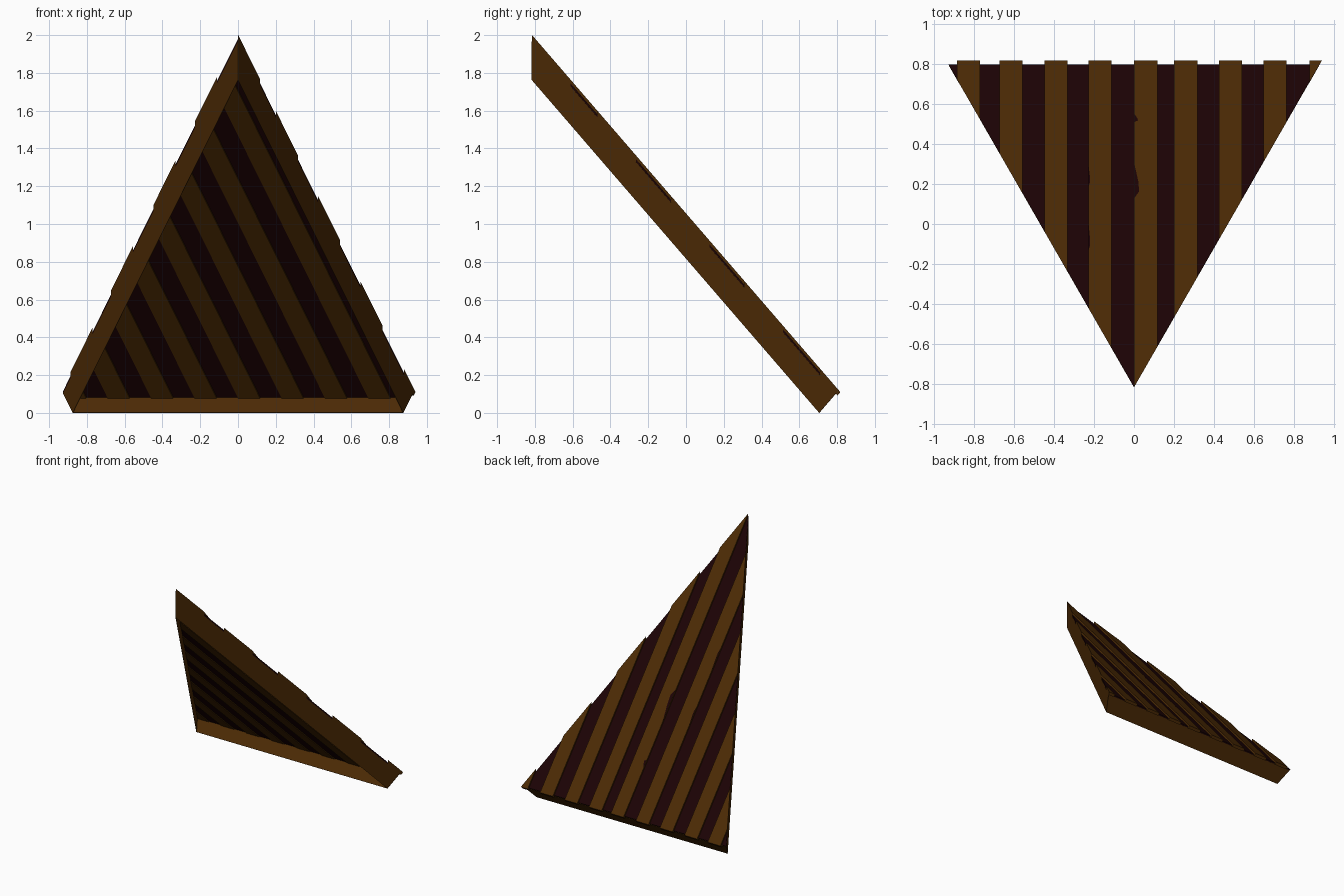
import bpy, bmesh
from mathutils import Vector

if "Cube" in bpy.data.objects:
    bpy.data.objects.remove(bpy.data.objects["Cube"])

APEX_Y = -0.817      # front tip of the triangle in plan
EAVE_Y = 0.705       # lower edge of the eave board
HIP = 0.575          # plan half-width gained per unit of depth
SLOPE = 1.158        # fall of the roof


def material(name, colour):
    m = bpy.data.materials.new(name)
    m.diffuse_color = (*colour, 1)
    m.use_nodes = True
    m.node_tree.nodes["Principled BSDF"].inputs["Base Color"].default_value = m.diffuse_color
    return m


brown = material("brown_wood", (0.073, 0.0235, 0.0015))
dark = material("dark_wood", (0.0115, 0.0008, 0.0013))


def under(y):
    """Height of the lower roof plane."""
    return SLOPE * (EAVE_Y - y)


def finish(name, bm, mat):
    me = bpy.data.meshes.new(name)
    bm.to_mesh(me)
    bm.free()
    me.materials.append(mat)
    ob = bpy.data.objects.new(name, me)
    bpy.context.collection.objects.link(ob)
    return ob


def strips(name, spans, skew, lo, hi, inset, eave_shift, mat):
    """Sloped boards between heights lo..hi over the roof plane, trimmed to the triangle."""
    bm = bmesh.new()
    for x0, x1 in spans:
        v = [bm.verts.new((x + skew * y, y, under(y) + h))
             for h in (lo, hi) for y in (-1.2, 1.2) for x in (x0, x1)]
        for f in ((0, 2, 3, 1), (4, 5, 7, 6), (0, 1, 5, 4),
                  (2, 6, 7, 3), (0, 4, 6, 2), (1, 3, 7, 5)):
            bm.faces.new([v[i] for i in f])
    cuts = [(Vector((0, APEX_Y + inset * 2, 0)), Vector((s, -HIP, 0))) for s in (-1, 1)]
    cuts.append((Vector((0, EAVE_Y + eave_shift, 0)), Vector((0, 0.11, -0.095))))
    for co, no in cuts:
        bmesh.ops.bisect_plane(bm, geom=bm.verts[:] + bm.edges[:] + bm.faces[:],
                               plane_co=co, plane_no=no, clear_outer=True)
        bmesh.ops.holes_fill(bm, edges=[e for e in bm.edges if e.is_boundary], sides=0)
    bmesh.ops.recalc_face_normals(bm, faces=bm.faces[:])
    return finish(name, bm, mat)


def board(name, pts):
    """Thin frame board from a four-point outline."""
    bm = bmesh.new()
    bm.faces.new([bm.verts.new(p) for p in pts])
    ob = finish(name, bm, brown)
    mod = ob.modifiers.new("thickness", 'SOLIDIFY')
    mod.thickness = 0.002
    mod.offset = -1


# frame: two hip boards and the eave board
TOP_Y, TOP_Z = 0.7935, 0.1025
x_low, x_top = HIP * (EAVE_Y - APEX_Y), HIP * (TOP_Y - APEX_Y)
tip_low, tip_top = (0, APEX_Y, under(APEX_Y)), (0, APEX_Y, under(APEX_Y) + 0.205)
for side, label in ((-1, "left"), (1, "right")):
    pts = [tip_low, (side * x_low, EAVE_Y, 0), (side * x_top, TOP_Y, TOP_Z), tip_top]
    board(label + "_hip_board", pts if side > 0 else pts[::-1])
board("eave_board", [(x_low, EAVE_Y, 0), (-x_low, EAVE_Y, 0),
                     (-x_top, TOP_Y, TOP_Z), (x_top, TOP_Y, TOP_Z)])

# dark roof deck, its edge showing between the planks
strips("roof_deck", [(-1.2, 1.2)], 0, 0.158, 0.22, 0.001, -0.002, dark)

# raised planks running down the roof
tops = (-0.828, -0.615, -0.39, -0.17, 0.059, 0.259, 0.482, 0.706, 0.936)
strips("top_planks", [(c - 0.058, c + 0.058) for c in tops], 0, 0.204, 0.24, 0, 0.017, brown)

# ceiling planks running parallel to the right hip
lows = [0.307 - 0.23 * i for i in range(8)]
strips("ceiling_planks", [(c - 0.058, c + 0.058) for c in lows], HIP, 0.15, 0.162, 0.002, -0.004, brown)

# small dark worn patches on the planks: x, near y, far y, width
bm = bmesh.new()
for x, y0, y1, w in ((0.002, 0.13, 0.30, 0.024), (0.002, 0.51, 0.55, 0.018),
                     (-0.227, -0.13, 0.0, 0.008), (-0.227, 0.19, 0.29, 0.008)):
    outline = ((x, y0), (x + w, y0 + 0.2 * (y1 - y0)), (x + w * 0.8, y0 + 0.5 * (y1 - y0)), (x, y1))
    bm.faces.new([bm.verts.new((px, py, under(py) + 0.2415)) for px, py in outline])
finish("worn_patches", bm, dark)
